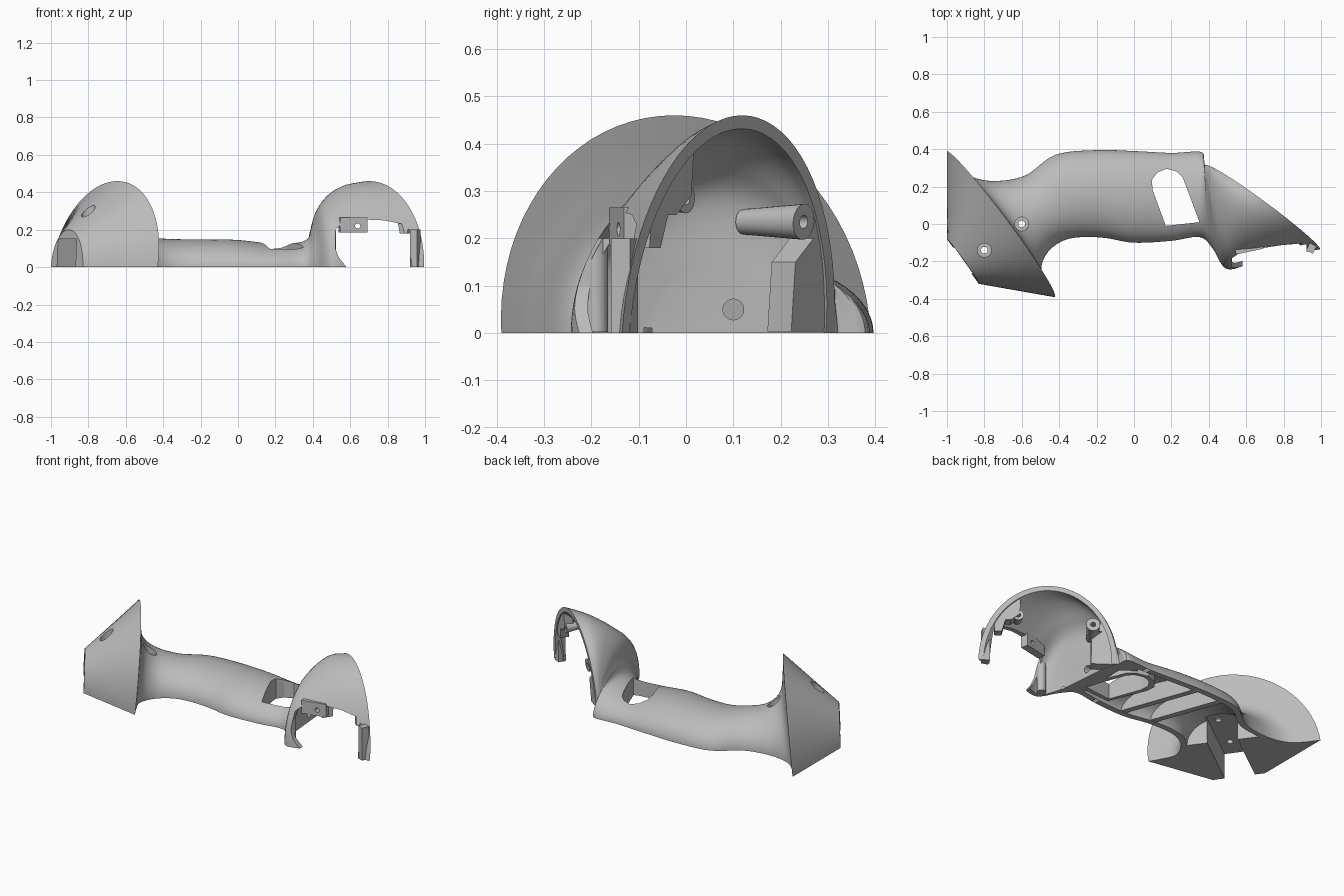
import bpy, bmesh, math
from mathutils import Vector, Matrix

if "Cube" in bpy.data.objects:
    bpy.data.objects.remove(bpy.data.objects["Cube"], do_unlink=True)

grey = bpy.data.materials.new("matte_grey")
grey.use_nodes = True
grey.diffuse_color = (0.5, 0.5, 0.5, 1)
grey.node_tree.nodes["Principled BSDF"].inputs["Base Color"].default_value = (0.5, 0.5, 0.5, 1)

# Each section: back end x y, front end x y, height, crown offset x y
END = (-1, -.08, -.83, -.32, .2, .01, 0)
FLANGE = (-1, .39, -.43, -.39, .46, .07, -.025)
NECK = [(-.93, .3, -.47, -.32, .34, .06, -.02), (-.86, .25, -.5, -.24, .245, .04, -.01),
        (-.74, .23, -.46, -.15, .185, .01, 0), (-.58, .26, -.38, -.09, .16, 0, 0)]
GRIP = [(-.42, .37, -.28, -.07, .15, 0, 0), (-.2, .395, -.15, -.075, .148, 0, 0),
        (0, .39, 0, -.1, .145, 0, 0), (.2, .38, .2, -.09, .125, 0, 0)]
GRIP_END = (.36, .385, .35, -.07, .14, 0, 0)
COWL = [(.37, .325, .42, -.13, .21, 0, 0), (.375, .32, .495, -.24, .31, 0, 0),
        (.38, .317, .63, -.21, .39, 0, .01), (.383, .314, .81, -.17, .44, 0, .02),
        (.386, .312, .995, -.135, .46, .01, .03)]


def spline(keys, steps=6):
    """Smooth run of sections through the keys."""
    out = []
    for i in range(len(keys) - 1):
        quad = [keys[max(i - 1, 0)], keys[i], keys[i + 1], keys[min(i + 2, len(keys) - 1)]]
        for s in range(steps):
            t = s / steps
            out.append(tuple(b + t / 2 * (c - a + t * (2*a - 5*b + 4*c - d + t * (3*(b - c) + d - a)))
                             for a, b, c, d in zip(*quad)))
    return out + [keys[-1]]


def ring(sec, inset=0, drop=0, n=40):
    a, b = Vector(sec[0:2]), Vector(sec[2:4])
    c = (b - a).normalized()
    a, b = a + c * inset, b - c * inset
    pts = []
    for i in range(n + 1):
        t = math.pi * i / n
        p = (a + b) / 2 + (a - b) / 2 * math.cos(t) + Vector(sec[5:7]) * math.sin(t)
        pts.append((p.x, p.y, max(sec[4] - inset, .02) * math.sin(t)))
    if drop:
        pts = [(*pts[0][:2], -drop)] + pts + [(*pts[-1][:2], -drop)]
    return pts


def finish(name, bm):
    bmesh.ops.recalc_face_normals(bm, faces=bm.faces)
    me = bpy.data.meshes.new(name)
    bm.to_mesh(me)
    bm.free()
    ob = bpy.data.objects.new(name, me)
    bpy.context.collection.objects.link(ob)
    me.materials.append(grey)
    return ob


def loft(name, rings):
    bm = bmesh.new()
    rows = [[bm.verts.new(p) for p in r] for r in rings]
    n = len(rows[0])
    for r, s in zip(rows, rows[1:]):
        for i in range(n):
            j = (i + 1) % n
            bm.faces.new((r[i], r[j], s[j], s[i]))
    bm.faces.new(rows[0])
    bm.faces.new(rows[-1])
    return finish(name, bm)


def prism(name, pts, lo, hi, place=lambda u, v, w: (u, v, w)):
    return loft(name, [[place(u, v, w) for u, v in pts] for w in (lo, hi)])


def box(name, loc, size, angle=0):
    bm = bmesh.new()
    m = Matrix.Translation(loc) @ Matrix.Rotation(angle, 4, "Z") @ Matrix.Diagonal((*size, 1))
    bmesh.ops.create_cube(bm, size=1, matrix=m)
    return finish(name, bm)


def rod(name, a, b, r, r2=None):
    a, b = Vector(a), Vector(b)
    bm = bmesh.new()
    m = Matrix.Translation((a + b) / 2) @ (b - a).to_track_quat("Z", "Y").to_matrix().to_4x4()
    bmesh.ops.create_cone(bm, cap_ends=True, segments=24, radius1=r, radius2=r2 or r,
                          depth=(b - a).length, matrix=m)
    return finish(name, bm)


def combine(ob, other, op="DIFFERENCE"):
    mod = ob.modifiers.new(op, "BOOLEAN")
    mod.object, mod.operation, mod.solver = other, op, "EXACT"
    bpy.context.view_layer.objects.active = ob
    bpy.ops.object.modifier_apply(modifier=mod.name)
    bpy.data.objects.remove(other, do_unlink=True)


def smooth(ob):
    bpy.ops.object.select_all(action="DESELECT")
    ob.select_set(True)
    bpy.context.view_layer.objects.active = ob
    bpy.ops.object.shade_smooth_by_angle(angle=math.radians(32))


# Outer body: pommel cone, flared flange, grip and cowl
body = [END] + spline([FLANGE] + NECK + GRIP + [GRIP_END] + COWL)


def outer(inset=0):
    return loft("handle_shell", [ring(s, inset) for s in body])


def trim(ob):
    """Keep only what lies inside the outer body."""
    combine(ob, outer(.008), "INTERSECT")


shell = outer()

# Hollow grip and hollow cowl
grip_keys = NECK[2:] + GRIP + [(.33, .375, .33, -.07, .128, 0, 0)]
combine(shell, loft("grip_cavity", [ring(s, .035, .05) for s in spline(grip_keys)]))
rim = COWL[-1]
past = (rim[0] + .07, rim[1] + .1, rim[2] + .07, rim[3] + .1, *rim[4:])
cowl_keys = [(.405, .25, .435, -.1, .16, 0, 0)] + COWL[1:]
cowl_rings = [ring(s, .028, .05) for s in spline(cowl_keys)] + [ring(past, .028, .05)]
combine(shell, loft("cowl_cavity", cowl_rings))

# Front notch in the cowl
notch = [(.58, -.1), (.58, 0), (.54, .05), (.52, .1), (.52, .2), (.56, .235), (.66, .255),
         (.78, .25), (.88, .23), (.925, .19), (.92, -.1)]
combine(shell, prism("notch", notch, -.5, 0, lambda u, v, w: (u, w, v)))

# Trigger slot through the grip, with a wall around it
slot = [(.17, -.01), (.35, .01), (.26, .25), (.23, .28), (.175, .295), (.125, .275),
        (.095, .235), (.1, .18)]
combine(shell, prism("slot", slot, -.1, .4))
wall = [(.2 + (x - .2) * 1.3, .14 + (y - .14) * 1.15) for x, y in slot]
slot_wall = prism("slot_wall", wall, .002, .2)
combine(slot_wall, prism("slot_core", slot, -.1, .4))
trim(slot_wall)

# Channel through the pommel
axis = math.atan2(.59, .807)
combine(shell, box("channel", (-.8, -.11, 0), (.62, .17, .3), axis))

# Screw holes with countersinks
for x, y, seat in ((-.8, -.14, .2), (-.6, 0, .165)):
    combine(shell, rod("countersink", (x, y, seat), (x, y, .7), .037))
    combine(shell, rod("screw_hole", (x, y, -.1), (x, y, .5), .018))
combine(shell, rod("neck_hole", (.28, .1, .05), (.55, .1, .05), .022))
smooth(shell)

# Diagonal ribs inside the grip
for i, x in enumerate((-.24, -.06)):
    rib = box("grip_rib_%d" % (i + 1), (x, .15, .08), (.035, .6, .155), math.radians(20))
    trim(rib)

# Cowl bosses with screw holes, set just behind the rim
out = Vector((.585, .81, 0))
for name, top, depth, r in (("rear_boss", Vector((.5, .25, .235)), .16, .038),
                            ("front_boss", Vector((.825, .0, .285)), .07, .032)):
    boss = rod(name, top - out * depth, top, r * .7, r)
    trim(boss)
    combine(boss, rod("boss_hole", top - out * .05, top + out * .02, .014))
    smooth(boss)


def rim_plate(name, pts, depth):
    """Plate lying just behind the rim; points run along the rim and up."""
    mid, along = Vector((.69, .088, 0)), Vector((.81, -.585, 0))
    plate = prism(name, pts, -depth, -.008,
                  lambda u, v, w: mid + along * u + out * (w + .035 * min(v / .46, 1)) + Vector((0, 0, v)))
    trim(plate)


# Pads and posts that thicken the rim
rim_plate("front_pad", [(.15, .5), (.15, .29), (.2, .25), (.23, .25), (.25, .18), (.29, .18),
                        (.29, .25), (.5, .25), (.5, .5)], .06)
rim_plate("rear_pad", [(-.24, .5), (-.24, .36), (-.3, .3), (-.28, .2), (-.5, .2), (-.5, .5)], .05)
rim_plate("rear_post", [(-.24, .003), (-.24, .15), (-.3, .2), (-.5, .2), (-.5, .003)], .07)

# Lip post, end post and screw block around the notch
lip_post = rod("lip_post", (.5, -.19, .002), (.5, -.19, .22), .025)
trim(lip_post)
smooth(lip_post)
box("end_post", (.948, -.13, .1), (.04, .045, .2), math.radians(-25))
block = box("screw_block", (.615, -.125, .225), (.15, .045, .08), math.radians(12))
combine(block, rod("block_hole", (.64, -.3, .22), (.64, .1, .22), .014))
